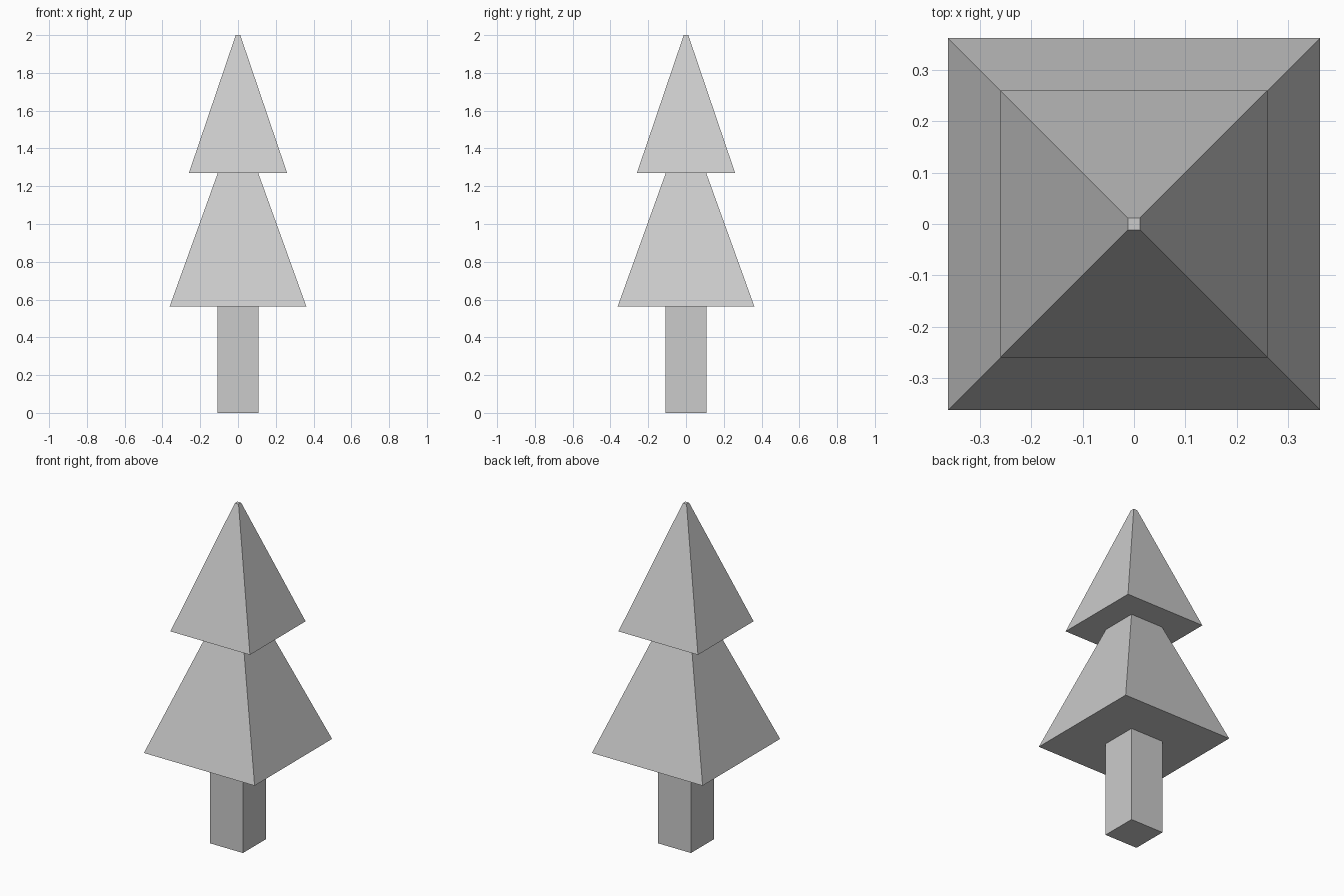
import bpy, bmesh

if "Cube" in bpy.data.objects:
    bpy.data.objects.remove(bpy.data.objects["Cube"])


def square_loft(name, profile, cap_bottom=False, cap_top=False):
    """Skin square rings given as (half width, height)."""
    bm = bmesh.new()
    rings = [[bm.verts.new((sx * r, sy * r, z))
              for sx, sy in ((-1, -1), (1, -1), (1, 1), (-1, 1))]
             for r, z in profile]
    for a, b in zip(rings, rings[1:]):
        for i in range(4):
            j = (i + 1) % 4
            bm.faces.new((a[i], a[j], b[j], b[i]))
    if cap_bottom:
        bm.faces.new(rings[0][::-1])
    if cap_top:
        bm.faces.new(rings[-1])
    mesh = bpy.data.meshes.new(name)
    bm.to_mesh(mesh)
    bm.free()
    obj = bpy.data.objects.new(name, mesh)
    bpy.context.collection.objects.link(obj)
    return obj


# Square trunk, open where it meets the foliage
square_loft("trunk", [(0.108, 0), (0.108, 0.563)], cap_bottom=True)

# Two stacked pyramid tiers with flat undersides and a tiny blunt tip
square_loft("foliage", [(0.108, 0.563), (0.362, 0.563), (0.107, 1.27),
                        (0.26, 1.27), (0.012, 2.0)], cap_top=True)
